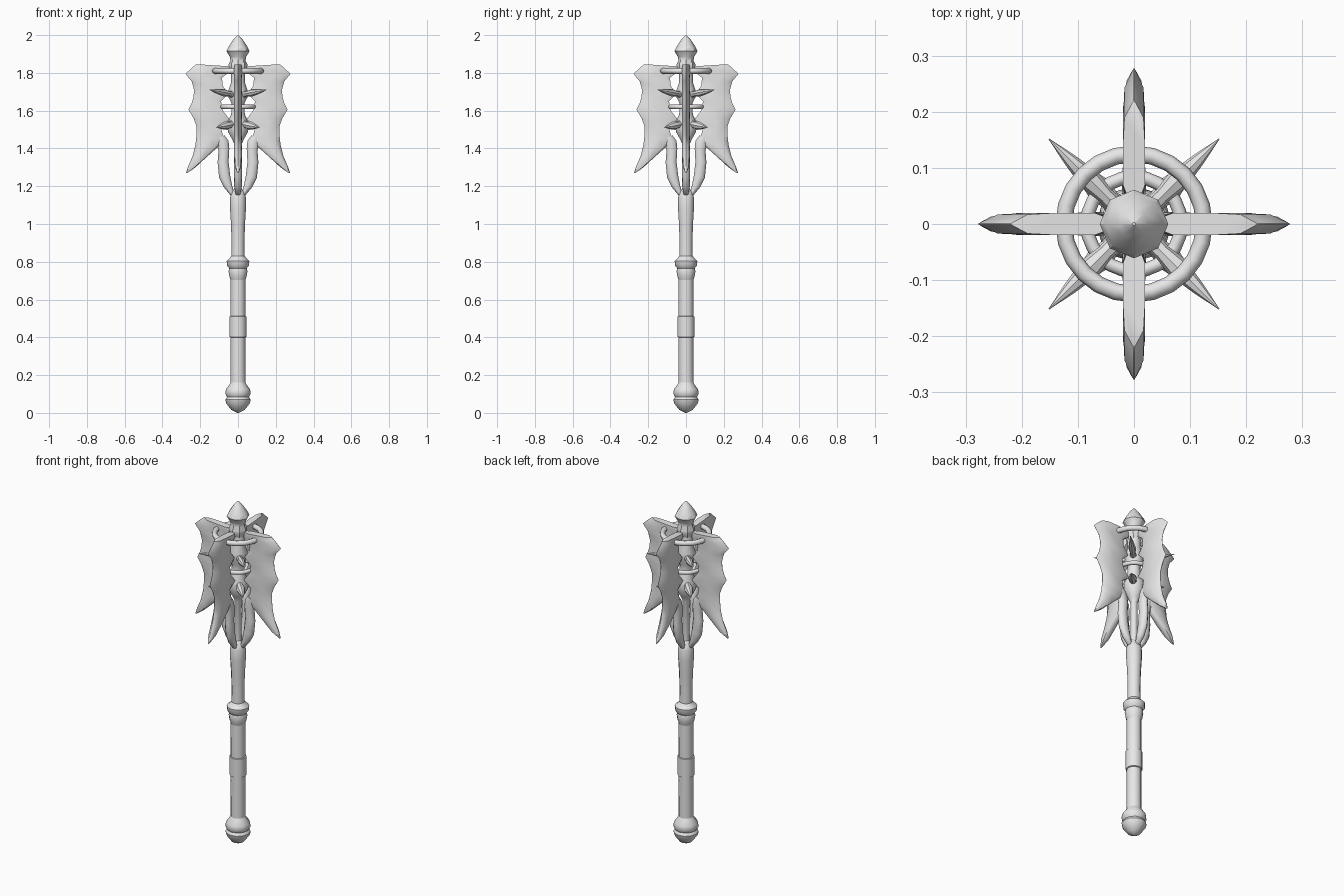
import bpy, bmesh, math
from mathutils import Vector

if "Cube" in bpy.data.objects:
    bpy.data.objects.remove(bpy.data.objects["Cube"])

metal = bpy.data.materials.new("grey_metal")
metal.use_nodes = True
grey = (0.8, 0.8, 0.8, 1)
metal.diffuse_color = grey
metal.node_tree.nodes["Principled BSDF"].inputs["Base Color"].default_value = grey


def make_object(name, bm, angle=40):
    bmesh.ops.remove_doubles(bm, verts=bm.verts, dist=0.0002)
    bmesh.ops.recalc_face_normals(bm, faces=bm.faces)
    mesh = bpy.data.meshes.new(name)
    bm.to_mesh(mesh)
    bm.free()
    mesh.materials.append(metal)
    ob = bpy.data.objects.new(name, mesh)
    bpy.context.collection.objects.link(ob)
    bpy.ops.object.select_all(action='DESELECT')
    ob.select_set(True)
    bpy.context.view_layer.objects.active = ob
    bpy.ops.object.shade_smooth_by_angle(angle=math.radians(angle))
    return ob


def skin(name, rings, angle=40):
    """Join equal closed rings of points and cap both ends."""
    bm = bmesh.new()
    loops = [[bm.verts.new(p) for p in ring] for ring in rings]
    n = len(loops[0])
    for a, b in zip(loops, loops[1:]):
        for i in range(n):
            j = (i + 1) % n
            bm.faces.new((a[i], a[j], b[j], b[i]))
    bm.faces.new(loops[0])
    bm.faces.new(loops[-1])
    return make_object(name, bm, angle)


def lathe(name, profile, sides=12):
    """Turn (radius, height) pairs around z."""
    turns = [math.tau * i / sides for i in range(sides)]
    return skin(name, [[(r * math.cos(a), r * math.sin(a), z) for a in turns]
                       for r, z in profile])


def blade_loft(name, rows, section):
    """Loft rows (inner r, inner z, outer r, outer z) with a mirrored thickness."""
    rings = []
    for r0, z0, r1, z1 in rows:
        a, b = Vector((r0, 0, z0)), Vector((r1, 0, z1))
        thin = min(1, (b - a).length / 0.05)
        side = [a.lerp(b, t) + Vector((0, h * thin, 0)) for t, h in section]
        back = [Vector((p.x, -p.y, p.z)) for p in reversed(side)]
        rings.append(side + back)
    return skin(name, rings, 50)


def around(ob, start=0.0):
    """Place four copies around the shaft."""
    base = ob.rotation_euler.copy()
    for k in range(4):
        c = ob if k == 0 else ob.copy()
        if k:
            c.name = f"{ob.name}_{k + 1}"
            bpy.context.collection.objects.link(c)
        c.rotation_euler = base
        c.rotation_euler.z = start + k * math.pi / 2
        p = Vector((math.hypot(ob_loc[0], ob_loc[1]), 0, ob_loc[2])) if ob_loc else Vector()
        c.location = (p.x * math.cos(c.rotation_euler.z),
                      p.x * math.sin(c.rotation_euler.z), p.z)


# Handle pieces
lathe("pommel", [(0.004, 0), (0.035, 0.015), (0.062, 0.05), (0.067, 0.07), (0.058, 0.085),
                 (0.067, 0.1), (0.064, 0.125), (0.045, 0.15), (0.038, 0.165)])
lathe("grip", [(0.04, 0.15), (0.039, 0.4), (0.045, 0.402), (0.045, 0.51),
               (0.04, 0.512), (0.039, 0.73)])
lathe("collar", [(0.038, 0.7), (0.045, 0.72), (0.05, 0.75), (0.046, 0.765), (0.058, 0.78),
                 (0.06, 0.805), (0.045, 0.818), (0.036, 0.83)])
lathe("upper_shaft", [(0.036, 0.81), (0.034, 0.9), (0.037, 1.0), (0.042, 1.08),
                      (0.042, 1.14), (0.035, 1.165), (0.018, 1.19)])

# Head core and pointed finial
lathe("head_core", [(0.018, 1.17), (0.018, 1.42), (0.032, 1.45), (0.054, 1.49), (0.056, 1.54),
                    (0.036, 1.58), (0.034, 1.64), (0.05, 1.67), (0.05, 1.71),
                    (0.036, 1.75), (0.036, 1.83)])
lathe("finial", [(0.036, 1.8), (0.048, 1.825), (0.05, 1.845), (0.04, 1.865), (0.043, 1.885),
                 (0.061, 1.915), (0.052, 1.935), (0.026, 1.975), (0.003, 2.0)], 8)

# Four flanged blades
ob_loc = None
blade = blade_loft("blade", [
    (.268, 1.27, .276, 1.27), (.225, 1.30, .262, 1.31), (.165, 1.355, .24, 1.36),
    (.115, 1.40, .225, 1.42), (.07, 1.45, .22, 1.47), (.085, 1.485, .22, 1.52),
    (.09, 1.52, .235, 1.56), (.045, 1.555, .262, 1.605), (.08, 1.6, .245, 1.64),
    (.09, 1.65, .235, 1.675), (.05, 1.69, .233, 1.71), (.08, 1.73, .245, 1.755),
    (.085, 1.775, .278, 1.795), (.045, 1.805, .235, 1.835), (.05, 1.835, .22, 1.846)],
    [(0, .012), (.12, .02), (.5, .02), (.82, .017), (1, .0006)])
around(blade)

# Curved prongs carrying the blades
prong = blade_loft("prong", [
    (.015, 1.15, .042, 1.155), (.03, 1.2, .075, 1.195), (.042, 1.26, .1, 1.245),
    (.05, 1.33, .108, 1.325), (.046, 1.4, .103, 1.39), (.05, 1.44, .115, 1.425),
    (.07, 1.468, .118, 1.455)],
    [(0, .006), (.2, .018), (.5, .022), (.8, .018), (1, .006)])
around(prong)

# Binding rings
for name, radius, tube, z in (("upper_ring", 0.125, 0.015, 1.81),
                              ("lower_ring", 0.084, 0.012, 1.62)):
    bpy.ops.mesh.primitive_torus_add(major_radius=radius, minor_radius=tube, location=(0, 0, z),
                                     major_segments=24, minor_segments=8)
    ring = bpy.context.object
    ring.name = name
    ring.data.materials.append(metal)
    bpy.ops.object.shade_smooth_by_angle(angle=math.radians(60))

# Diagonal spikes, tilted up above and down below
for name, length, fat, z, tilt in (("upper_spike", 0.18, 0.02, 1.685, -0.14),
                                   ("lower_spike", 0.128, 0.024, 1.53, 0.15)):
    spike = lathe(name, [(fat * 0.9, 0), (fat * 0.75, length * 0.2), (fat, length * 0.4),
                         (fat * 0.6, length * 0.7), (0.001, length)], 8)
    spike.rotation_euler = (0, math.pi / 2 + tilt, 0)
    ob_loc = (0.036, 0, z)
    around(spike, math.pi / 4)
